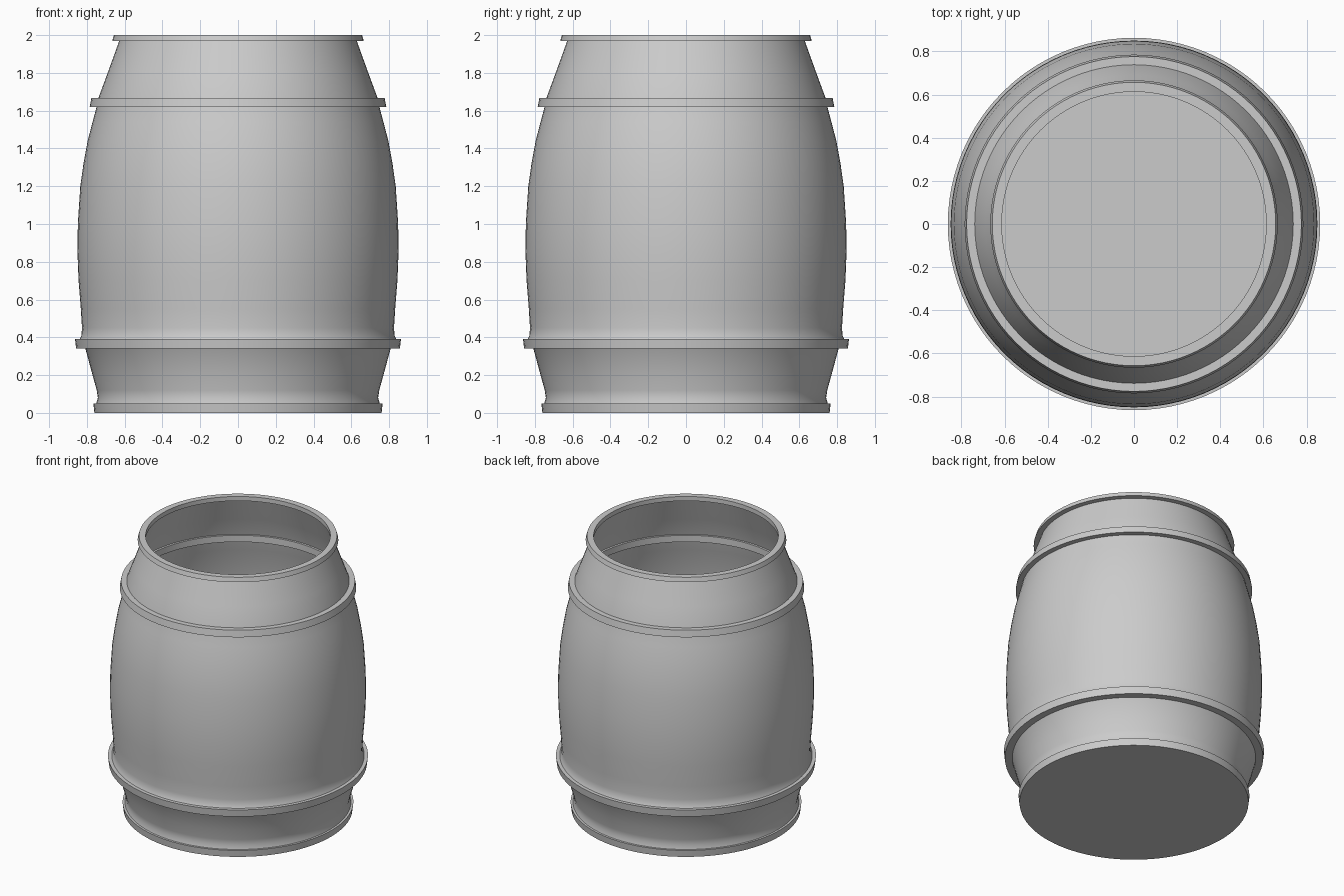
import bpy, math

if "Cube" in bpy.data.objects:
    bpy.data.objects.remove(bpy.data.objects["Cube"])

SEG = 96


def lathe(name, profile, angle=35, closed=True):
    """Spin (radius, z) points around z; radius 0 becomes a pole."""
    verts, rows, faces = [], [], []
    for r, z in profile:
        if r == 0:
            rows.append([len(verts)] * SEG)
            verts.append((0, 0, z))
        else:
            rows.append(list(range(len(verts), len(verts) + SEG)))
            verts += [(r * math.cos(2 * math.pi * i / SEG),
                       r * math.sin(2 * math.pi * i / SEG), z) for i in range(SEG)]
    pairs = list(zip(rows, rows[1:]))
    if closed:
        pairs.append((rows[-1], rows[0]))
    for a, b in pairs:
        for i in range(SEG):
            j = (i + 1) % SEG
            f = list(dict.fromkeys((a[i], a[j], b[j], b[i])))
            if len(f) > 2:
                faces.append(f)
    mesh = bpy.data.meshes.new(name)
    mesh.from_pydata(verts, [], faces)
    mesh.update()
    obj = bpy.data.objects.new(name, mesh)
    bpy.context.collection.objects.link(obj)
    bpy.ops.object.select_all(action='DESELECT')
    bpy.context.view_layer.objects.active = obj
    obj.select_set(True)
    bpy.ops.object.shade_smooth_by_angle(angle=math.radians(angle))
    return obj


# Hollow barrel wall: outer profile upwards, thin inner offset back down
outer = [(.752, .045), (.742, .08), (.748, .12), (.77, .2), (.808, .34),
         (.84, .388), (.829, .41), (.826, .45), (.832, .55), (.844, .7),
         (.85, .85), (.848, 1.0), (.835, 1.2), (.818, 1.32), (.796, 1.44),
         (.77, 1.54), (.746, 1.63), (.738, 1.67), (.69, 1.8), (.625, 1.98)]
inner = [(r - .008, z) for r, z in reversed(outer)]
lathe("barrel_wall", outer + inner, 60)

# Base: solid disc that closes the bottom
lathe("base_hoop", [(0, 0), (.76, 0), (.766, .05), (0, .05)], closed=False)

# Hoops: name, inner radius, bottom z, top z, bottom radius, top radius
for name, ri, z0, z1, r0, r1 in [
        ("lower_hoop", .80, .34, .392, .857, .863),
        ("upper_hoop", .715, 1.62, 1.668, .785, .776),
        ("rim_hoop", .613, 1.968, 2.0, .666, .657)]:
    lathe(name, [(ri, z0), (r0, z0), (r1, z1), (ri, z1)])
